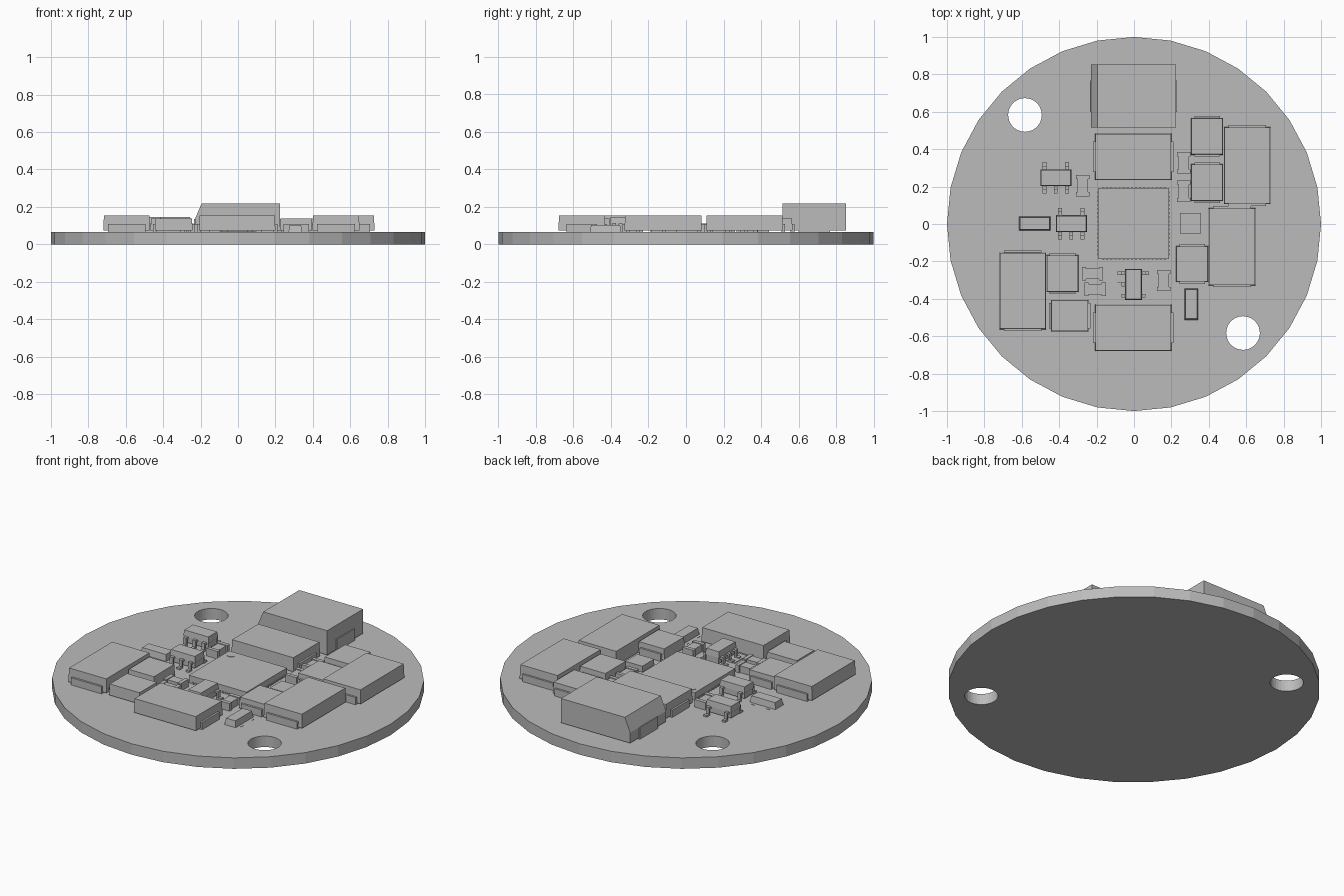
import bpy
import bmesh
from math import radians

if "Cube" in bpy.data.objects:
    bpy.data.objects.remove(bpy.data.objects["Cube"], do_unlink=True)

TOP = 0.065
grey = bpy.data.materials.new("plain grey")
grey.use_nodes = True
colour = (0.5, 0.5, 0.5, 1)
grey.diffuse_color = colour
grey.node_tree.nodes["Principled BSDF"].inputs["Base Color"].default_value = colour


def make_object(name, bm):
    mesh = bpy.data.meshes.new(name)
    bmesh.ops.recalc_face_normals(bm, faces=bm.faces)
    bm.to_mesh(mesh)
    bm.free()
    mesh.materials.append(grey)
    obj = bpy.data.objects.new(name, mesh)
    bpy.context.collection.objects.link(obj)
    return obj


def add_box(bm, x0, x1, y0, y1, z0, z1, taper=0):
    """Box whose top face is drawn in by the taper."""
    rings = []
    for z, t in ((z0, 0), (z1, taper)):
        corners = ((x0 + t, y0 + t), (x1 - t, y0 + t), (x1 - t, y1 - t), (x0 + t, y1 - t))
        rings.append([bm.verts.new((x, y, z)) for x, y in corners])
    low, high = rings
    bm.faces.new(low[::-1])
    bm.faces.new(high)
    for i in range(4):
        j = (i + 1) % 4
        bm.faces.new((low[i], low[j], high[j], high[i]))


def add_tabs(bm, x0, x1, y0, y1, axis, z1, share, out=0.01):
    """Terminal tabs standing out of both ends along an axis."""
    cx, cy = (x0 + x1) / 2, (y0 + y1) / 2
    if axis == "x":
        h = (y1 - y0) * share / 2
        add_box(bm, x0 - out, x0 + out, cy - h, cy + h, TOP, z1)
        add_box(bm, x1 - out, x1 + out, cy - h, cy + h, TOP, z1)
    else:
        w = (x1 - x0) * share / 2
        add_box(bm, cx - w, cx + w, y0 - out, y0 + out, TOP, z1)
        add_box(bm, cx - w, cx + w, y1 - out, y1 + out, TOP, z1)


def tabbed_block(name, area, axis, height, share=0.8):
    bm = bmesh.new()
    add_box(bm, *area, TOP + 0.008, height, 0.003)
    add_tabs(bm, *area, axis, 0.108, share)
    return make_object(name, bm)


def cylinder(name, x, y, radius, z0, z1, sides):
    bm = bmesh.new()
    bmesh.ops.create_cone(bm, cap_ends=True, segments=sides, radius1=radius,
                          radius2=radius, depth=z1 - z0)
    bmesh.ops.translate(bm, verts=bm.verts, vec=(x, y, (z0 + z1) / 2))
    return make_object(name, bm)


# Round board with two drilled holes
board = cylinder("board", 0, 0, 1, 0, TOP, 32)
for side in (-1, 1):
    drill = cylinder("hole_cutter", side * 0.583, -side * 0.583, 0.09, -0.1, 0.2, 32)
    drill.hide_render = True
    drill.hide_viewport = True
    cut = board.modifiers.new("hole", "BOOLEAN")
    cut.operation = "DIFFERENCE"
    cut.solver = "EXACT"
    cut.object = drill

# Tall block with one chamfered long edge
bm = bmesh.new()
profile = ((-0.23, 0.073), (0.225, 0.073), (0.225, 0.217), (-0.195, 0.217), (-0.23, 0.135))
ends = [[bm.verts.new((x, y, z)) for x, z in profile] for y in (0.515, 0.852)]
for ring in ends:
    bm.faces.new(ring)
for i in range(len(profile)):
    j = (i + 1) % len(profile)
    bm.faces.new((ends[0][i], ends[0][j], ends[1][j], ends[1][i]))
add_tabs(bm, -0.225, 0.22, 0.515, 0.852, "x", 0.135, 0.5)
make_object("tall_block", bm)

# Large flat blocks
large = (
    ("back_block", (-0.208, 0.2, 0.235, 0.485), "x"),
    ("front_block", (-0.208, 0.2, -0.68, -0.43), "x"),
    ("left_back_block", (0.48, 0.73, 0.107, 0.518), "y"),
    ("left_front_block", (0.398, 0.65, -0.328, 0.085), "y"),
    ("right_front_block", (-0.72, -0.47, -0.563, -0.152), "y"),
)
for name, area, axis in large:
    tabbed_block(name, area, axis, 0.155, 0.65 if axis == "x" else 0.8)

# Small flat blocks
small = (
    ((0.305, 0.477, 0.37, 0.568), "y"),
    ((0.305, 0.477, 0.122, 0.32), "y"),
    ((0.225, 0.397, -0.31, -0.118), "y"),
    ((-0.468, -0.297, -0.364, -0.166), "y"),
    ((-0.445, -0.243, -0.575, -0.405), "x"),
)
for area, axis in small:
    tabbed_block("small_block", area, axis, 0.138)

# Square chip with rows of edge pads and a corner dot
bm = bmesh.new()
add_box(bm, -0.192, 0.187, -0.187, 0.192, TOP, 0.11)
for i in range(16):
    p = -0.165 + i * 0.022
    for e in (-0.195, 0.184):
        add_box(bm, e, e + 0.006, p - 0.003, p + 0.009, TOP, 0.074)
        add_box(bm, p - 0.006, p + 0.006, e + 0.005, e + 0.011, TOP, 0.074)
make_object("square_chip", bm)
cylinder("chip_dot", -0.15, 0.15, 0.022, 0.109, 0.112, 20)


# Five-legged chips: body plus bent legs, three on one side and two on the other
def legged_chip(name, cx, cy, turned):
    bm = bmesh.new()
    add_box(bm, -0.083, 0.083, -0.045, 0.045, 0.112, 0.147, 0.004)
    add_box(bm, -0.079, 0.079, -0.041, 0.041, 0.077, 0.112)
    for side, offsets in ((-1, (-0.06, 0, 0.06)), (1, (-0.06, 0.06))):
        for x in offsets:
            for a, b, z0, z1 in ((0.04, 0.064, 0.102, 0.114),
                                 (0.054, 0.064, TOP, 0.114),
                                 (0.054, 0.084, TOP, 0.076)):
                y0, y1 = sorted((side * a, side * b))
                add_box(bm, x - 0.01, x + 0.01, y0, y1, z0, z1)
    obj = make_object(name, bm)
    obj.location = (cx, cy, 0)
    obj.rotation_euler.z = radians(-90) if turned else 0


legged_chip("legged_chip_back", -0.418, 0.247, False)
legged_chip("legged_chip_middle", -0.335, 0.002, False)
legged_chip("legged_chip_front", -0.003, -0.323, True)

# Low two-ended parts with sloping sides
for area, axis in (((-0.615, -0.447, -0.035, 0.04), "y"), ((0.27, 0.343, -0.512, -0.345), "x")):
    bm = bmesh.new()
    add_box(bm, *area, TOP, 0.102, 0.006)
    make_object("low_block", bm)
    bm = bmesh.new()
    x0, x1, y0, y1 = area
    for t in (0.2, 0.8):
        px, py = x0 + (x1 - x0) * t, y0 + (y1 - y0) * t
        for d in (-0.018, 0.018):
            if axis == "y":
                cy = (y0 if d < 0 else y1) + d
                add_box(bm, px - 0.01, px + 0.01, cy - 0.002, cy + 0.002, TOP, 0.067)
            else:
                cx = (x0 if d < 0 else x1) + d
                add_box(bm, cx - 0.002, cx + 0.002, py - 0.01, py + 0.01, TOP, 0.067)
    make_object("low_block_pads", bm)

# Tiny waisted parts: two end caps joined by a narrower middle
for cx, cy, along in ((-0.274, 0.205, "y"), (0.265, 0.327, "y"), (0.265, 0.175, "y"),
                      (0.16, -0.302, "y"), (-0.222, -0.265, "x"), (-0.208, -0.35, "x")):
    bm = bmesh.new()
    add_box(bm, -0.028, 0.028, -0.04, 0.04, TOP, 0.106)
    for y in (-0.046, 0.046):
        add_box(bm, -0.036, 0.036, y - 0.011, y + 0.011, TOP, 0.11)
    part = make_object("tiny_part", bm)
    part.location = (cx, cy, 0)
    part.rotation_euler.z = radians(90) if along == "x" else 0

# Square part beside the chip and thin copper plate under the front chip
bm = bmesh.new()
add_box(bm, 0.245, 0.357, -0.052, 0.06, TOP, 0.1)
make_object("square_part", bm)
bm = bmesh.new()
add_box(bm, -0.1, 0.1, -0.43, -0.315, TOP, 0.069)
make_object("thin_plate", bm)
